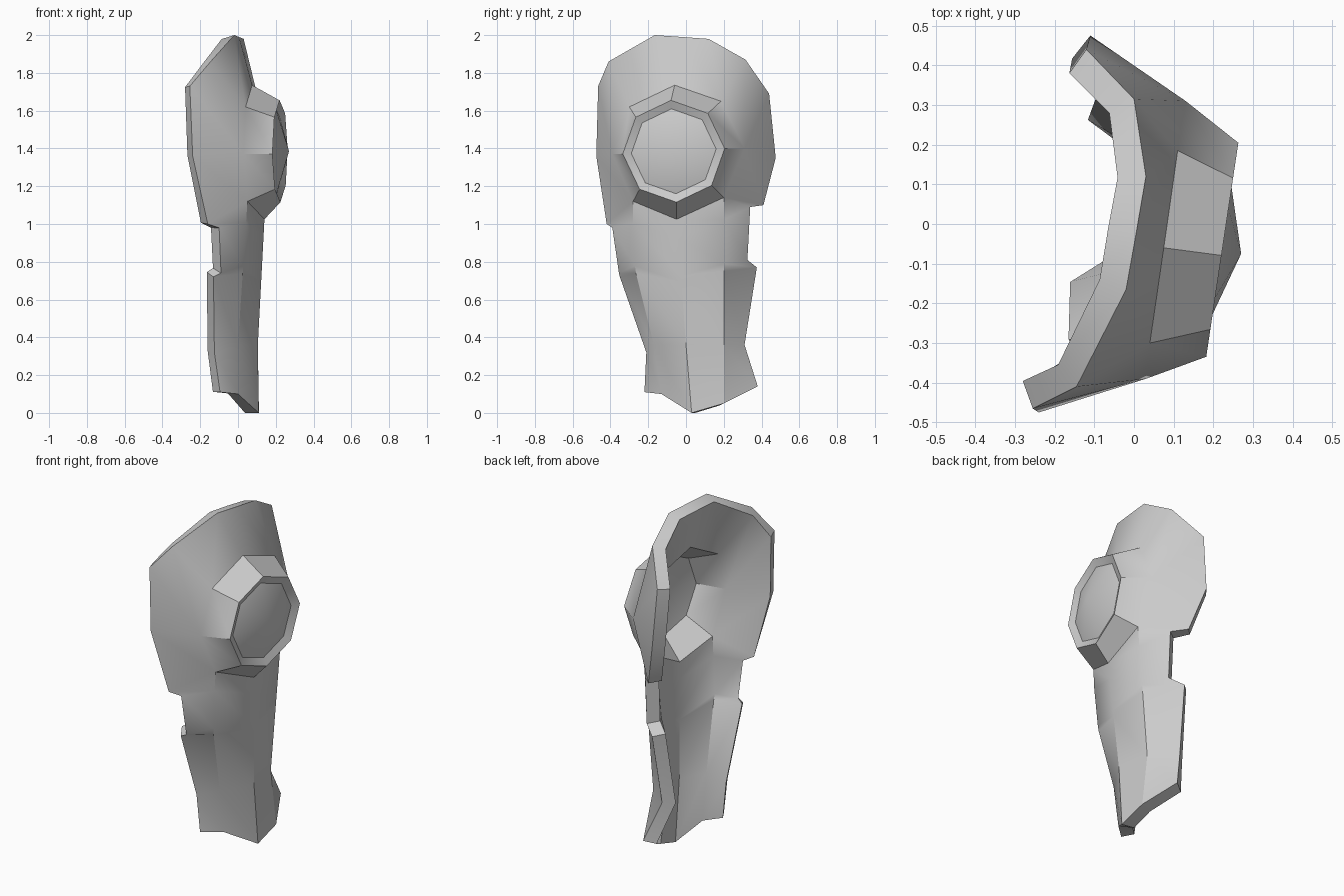
import bpy, bmesh, math
from mathutils import Vector

if "Cube" in bpy.data.objects:
    bpy.data.objects.remove(bpy.data.objects["Cube"])

grey = bpy.data.materials.new("plain_grey")
grey.diffuse_color = (0.6, 0.6, 0.6, 1)
grey.use_nodes = True
grey.node_tree.nodes["Principled BSDF"].inputs["Base Color"].default_value = grey.diffuse_color
WALL = .074

# Cross rows of the curved plate, front edge to rear edge, as (x, y, z)
top = [(-.145, -.41, 1.86), (-.02, -.165, 2.0), (.006, -.02, 1.99), (.03, .12, 1.98), (0, .315, 1.87)]
upper = [(-.255, -.465, 1.73), (.04, -.30, 1.62), (.075, -.06, 1.735), (.11, .185, 1.65), (-.12, .44, 1.69)]
middle = [(-.24, -.475, 1.36), (.03, -.39, 1.37), (.13, -.06, 1.38), (.13, .31, 1.40), (-.11, .475, 1.35)]
lower = [(-.16, -.42, 1.0), (.05, -.28, 1.12), (.14, -.05, 1.025), (.14, .20, 1.14), (-.04, .41, 1.10)]
ankle = [(-.125, -.21, .32), (0, -.17, .36), (.105, .0, .36), (.075, .20, .36), (-.06, .31, .36)]
foot = [(-.095, -.22, .11), (.0, -.13, .10), (.11, .03, .0), (.11, .20, .05), (.015, .38, .14)]

# Notched edges between the lower and ankle rows: blend factor, front, rear
notches = [(.15, (-.10, -.39, .98), (.03, .34, 1.09)),
           (.45, (-.09, -.355, .74), (.03, .325, .81)),
           (.50, (-.13, -.35, .72), (-.04, .375, .77))]


def blend(t, front, rear):
    mids = [Vector(a).lerp(Vector(b), t) for a, b in zip(lower[1:4], ankle[1:4])]
    mids[0].y -= .04 * math.sin(math.pi * t)
    return [front, *mids, rear]


rows = [top, upper, middle, lower] + [blend(*n) for n in notches] + [ankle, foot]
bm = bmesh.new()


# One skin of the plate, closed over the boss by four temporary faces
def skin(points):
    grid = [[bm.verts.new(p) for p in row] for row in points]
    for r in range(len(grid) - 1):
        for c in range(4):
            if r < 2 and c in (0, 3):
                continue  # the upper sides are fans
            bm.faces.new((grid[r][c], grid[r + 1][c], grid[r + 1][c + 1], grid[r][c + 1]))
    for e, i, step in ((0, 1, 1), (4, 3, -1)):
        edge, inner = [row[e] for row in grid[:3]], [row[i] for row in grid[:3]]
        for tri in ((edge[0], inner[1], inner[0]), (edge[0], inner[2], inner[1]),
                    (edge[0], edge[1], inner[2]), (edge[1], edge[2], inner[2])):
            bm.faces.new(tri[::step])
    bm.normal_update()
    return grid


# Eight-sided ring of the boss, tilted slightly to the front
def octagon(radius, depth):
    ring = []
    for k in range(8):
        a = math.radians(3 + 45 * k)
        y = -.065 + radius * math.cos(a)
        ring.append(bm.verts.new((.182 + (y + .335) * .15 - depth, y, 1.385 + radius * math.sin(a))))
    return ring


# Boss rising from the eight plate points around it
def boss(grid, rings, peak_x):
    bm.verts.remove(grid[2][2])
    base = [grid[r][c] for r, c in ((2, 3), (1, 3), (1, 2), (1, 1), (2, 1), (3, 1), (3, 2), (3, 3))]
    loops = [base] + [octagon(*r) for r in rings]
    peak = bm.verts.new((peak_x, -.075, 1.385))
    for k in range(8):
        n = (k + 1) % 8
        for a, b in zip(loops, loops[1:]):
            bm.faces.new((a[k], a[n], b[n], b[k]))
        bm.faces.new((loops[-1][k], loops[-1][n], peak))


def outline(grid):
    return ([row[0] for row in grid] + grid[-1][1:-1]
            + [row[-1] for row in reversed(grid)] + grid[0][-2:0:-1])


outer = skin(rows)
side = 1 if outer[1][2].normal.x > 0 else -1
inner = skin([[v.co - v.normal * side * WALL for v in row] for row in outer])
boss(outer, [(.27, 0), (.225, .02)], .27)
boss(inner, [(.235, .045)], .225)

# Rim joining both skins
a, b = outline(outer), outline(inner)
for k in range(len(a)):
    n = (k + 1) % len(a)
    bm.faces.new((a[k], a[n], b[n], b[k]))
bmesh.ops.recalc_face_normals(bm, faces=bm.faces[:])

mesh = bpy.data.meshes.new("curved_plate")
bm.to_mesh(mesh)
bm.free()
mesh.materials.append(grey)
plate = bpy.data.objects.new("curved_plate", mesh)
bpy.context.collection.objects.link(plate)
bpy.context.view_layer.objects.active = plate
plate.select_set(True)
bpy.ops.object.shade_smooth_by_angle(angle=math.radians(32))
